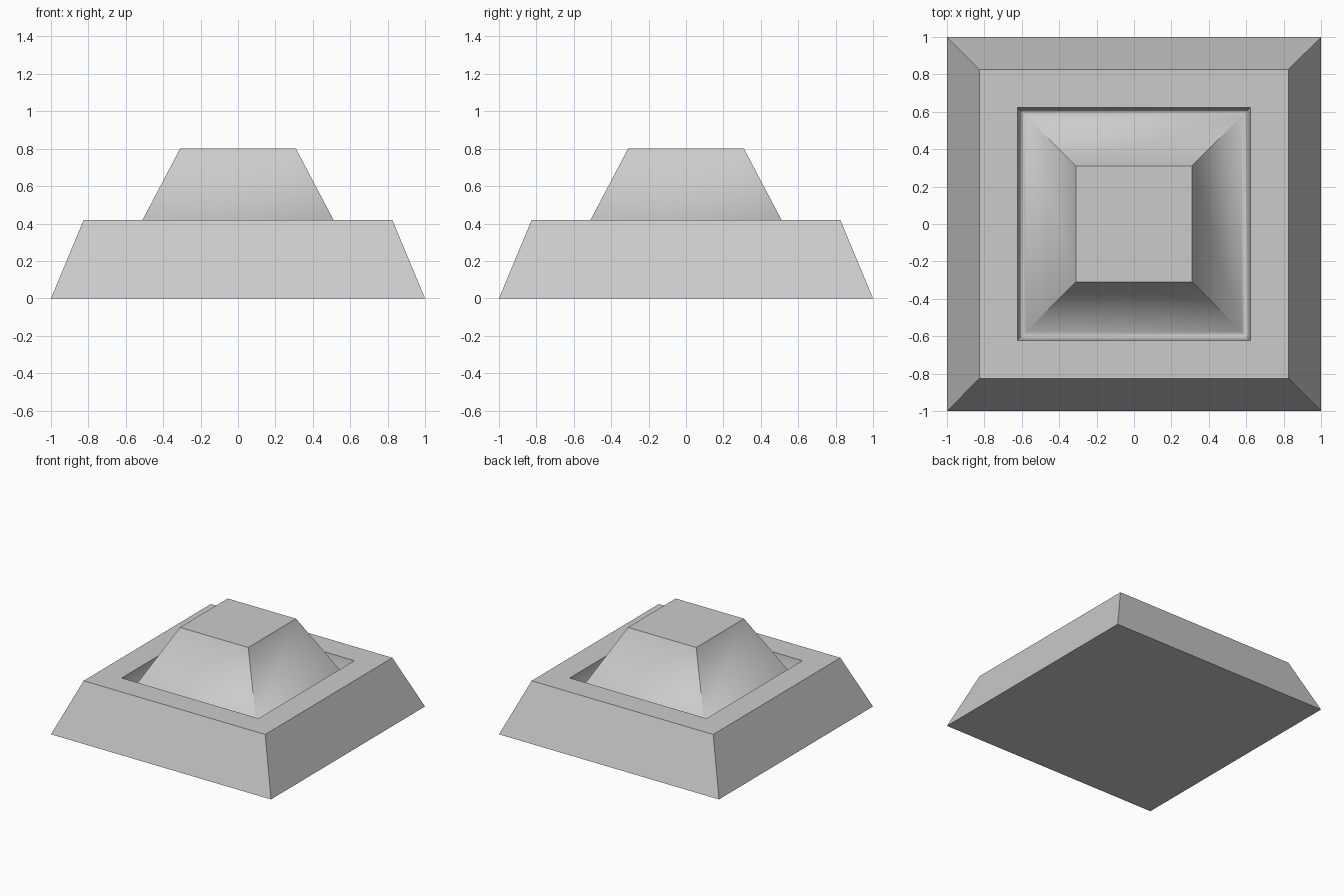
import bpy
import bmesh
from math import radians

cube = bpy.data.objects.get("Cube")
if cube:
    bpy.data.objects.remove(cube, do_unlink=True)

# Single grey material
grey = bpy.data.materials.new("light_grey")
grey.use_nodes = True
colour = (0.6, 0.6, 0.6, 1)
grey.diffuse_color = colour
grey.node_tree.nodes["Principled BSDF"].inputs["Base Color"].default_value = colour

# Half-width and height of each square ring, from the foot to the top
base = [(1.0, 0.0), (0.825, 0.42)]
groove = [(0.622, 0.42), (0.609, 0.299), (0.601, 0.29), (0.592, 0.289), (0.575, 0.297)]
centre = [(0.31, 0.8)]


def square_ring(bm, half, z):
    corners = [(-1, -1), (1, -1), (1, 1), (-1, 1)]
    return [bm.verts.new((half * x, half * y, z)) for x, y in corners]


def square_loft(name, profile):
    bm = bmesh.new()
    rings = [square_ring(bm, half, z) for half, z in profile]
    for low, high in zip(rings, rings[1:]):
        for i in range(4):
            j = (i + 1) % 4
            bm.faces.new((low[i], low[j], high[j], high[i]))
    bm.faces.new(rings[0][::-1])
    bm.faces.new(rings[-1])
    mesh = bpy.data.meshes.new(name)
    bm.to_mesh(mesh)
    bm.free()
    mesh.materials.append(grey)
    obj = bpy.data.objects.new(name, mesh)
    bpy.context.collection.objects.link(obj)
    return obj


# Sloped base, rounded groove and raised centre in one continuous skin
body = square_loft("stepped_base", base + groove + centre)

# Round the groove floor in shading, keep the main edges crisp
bpy.ops.object.select_all(action="DESELECT")
body.select_set(True)
bpy.context.view_layer.objects.active = body
bpy.ops.object.shade_smooth_by_angle(angle=radians(45))
